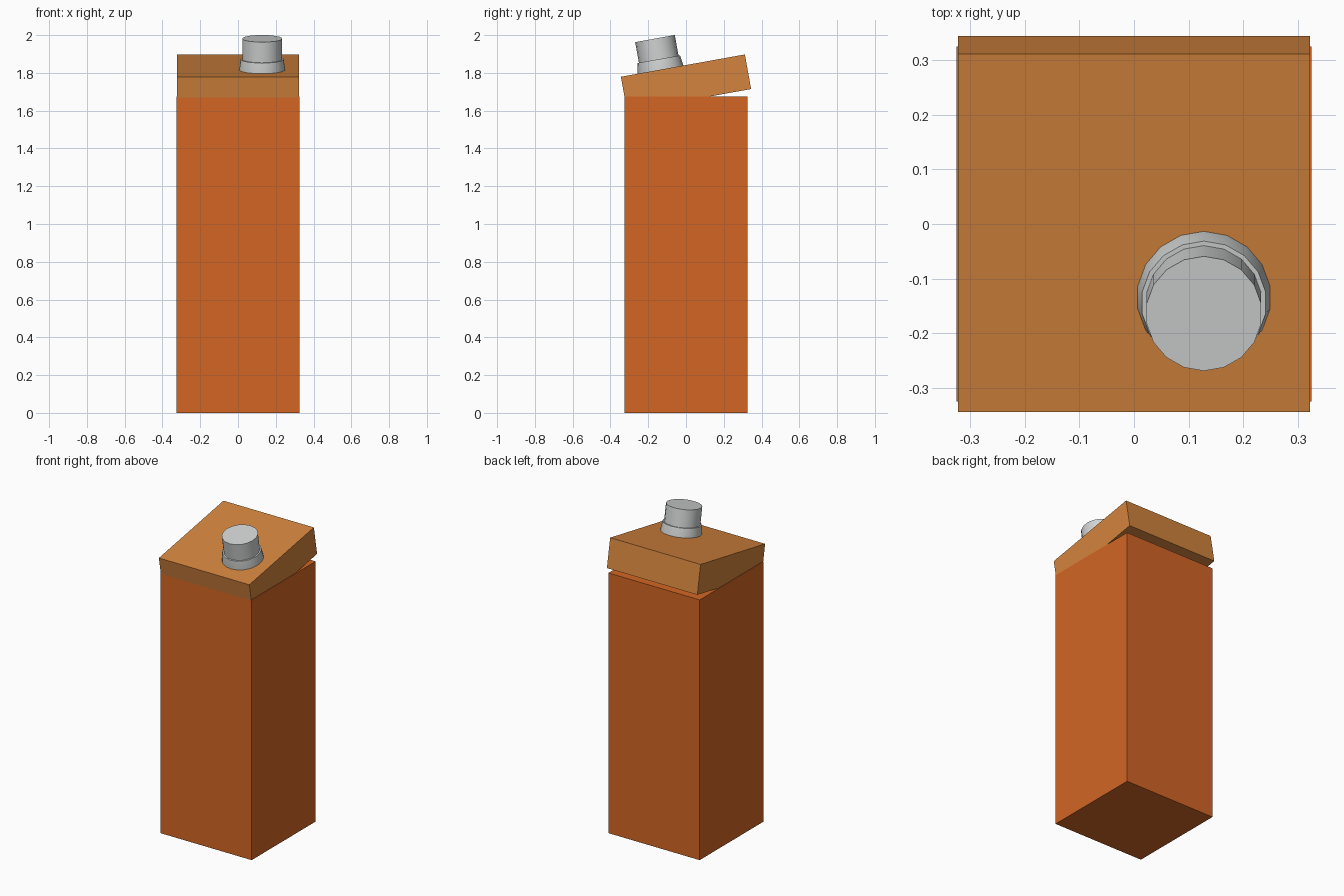
import bpy, bmesh, math
from mathutils import Matrix, Vector

cube = bpy.data.objects.get("Cube")
if cube:
    bpy.data.objects.remove(cube, do_unlink=True)


def srgb(*rgb):
    return tuple((c / 255 / 12.92) if c < 11 else ((c / 255 + 0.055) / 1.055) ** 2.4 for c in rgb) + (1.0,)


def material(name, color):
    mat = bpy.data.materials.new(name)
    mat.use_nodes = True
    mat.diffuse_color = color
    mat.node_tree.nodes["Principled BSDF"].inputs["Base Color"].default_value = color
    return mat


def add_object(name, bm, mat, matrix):
    bmesh.ops.recalc_face_normals(bm, faces=bm.faces)
    mesh = bpy.data.meshes.new(name)
    bm.to_mesh(mesh)
    bm.free()
    mesh.materials.append(mat)
    obj = bpy.data.objects.new(name, mesh)
    obj.matrix_world = matrix
    bpy.context.collection.objects.link(obj)
    return obj


def box(name, size, matrix, mat):
    bm = bmesh.new()
    bmesh.ops.create_cube(bm, size=1)
    bmesh.ops.scale(bm, vec=size, verts=bm.verts)
    return add_object(name, bm, mat, matrix)


def lathe(name, profile, sides, matrix, mat):
    """Closed turned shape from (radius, height) pairs, with a corner on +y."""
    bm = bmesh.new()
    rings = [[bm.verts.new((r * math.sin(math.tau * i / sides), r * math.cos(math.tau * i / sides), z))
              for i in range(sides)] for r, z in profile]
    for low, high in zip(rings, rings[1:]):
        for i in range(sides):
            j = (i + 1) % sides
            bm.faces.new((low[i], low[j], high[j], high[i]))
    bm.faces.new(rings[0])
    bm.faces.new(rings[-1])
    return add_object(name, bm, mat, matrix)


orange = material("carton orange", srgb(211, 102, 36))
tan = material("lid tan", srgb(211, 132, 61))
grey = material("cap grey", srgb(208, 212, 210))

# Tall carton body
body_height = 1.675
box("carton_body", (0.65, 0.65, body_height), Matrix.Translation((0, 0, body_height / 2)), orange)

# Slab lid, tipped up towards the back
tilt = Matrix.Rotation(math.radians(10.2), 4, "X")
lid_size = Vector((0.644, 0.667, 0.186))
lid_frame = Matrix.Translation((0, 0, 1.747)) @ tilt
box("tilted_lid", lid_size, lid_frame, tan)

# Flared collar and screw cap, standing square on the lid
spout_frame = lid_frame @ Matrix.Translation((0.128, -0.12, lid_size.z / 2))
collar_height = 0.056
collar = lathe("spout_collar", [(0.123, -0.005), (0.123, 0), (0.115, collar_height)], 18, spout_frame, grey)
cap = lathe("screw_cap", [(0.1066, collar_height - 0.01), (0.1066, 0.167)], 18, spout_frame, grey)

for obj in (collar, cap):
    bpy.ops.object.select_all(action="DESELECT")
    obj.select_set(True)
    bpy.context.view_layer.objects.active = obj
    bpy.ops.object.shade_smooth_by_angle(angle=math.radians(30))
